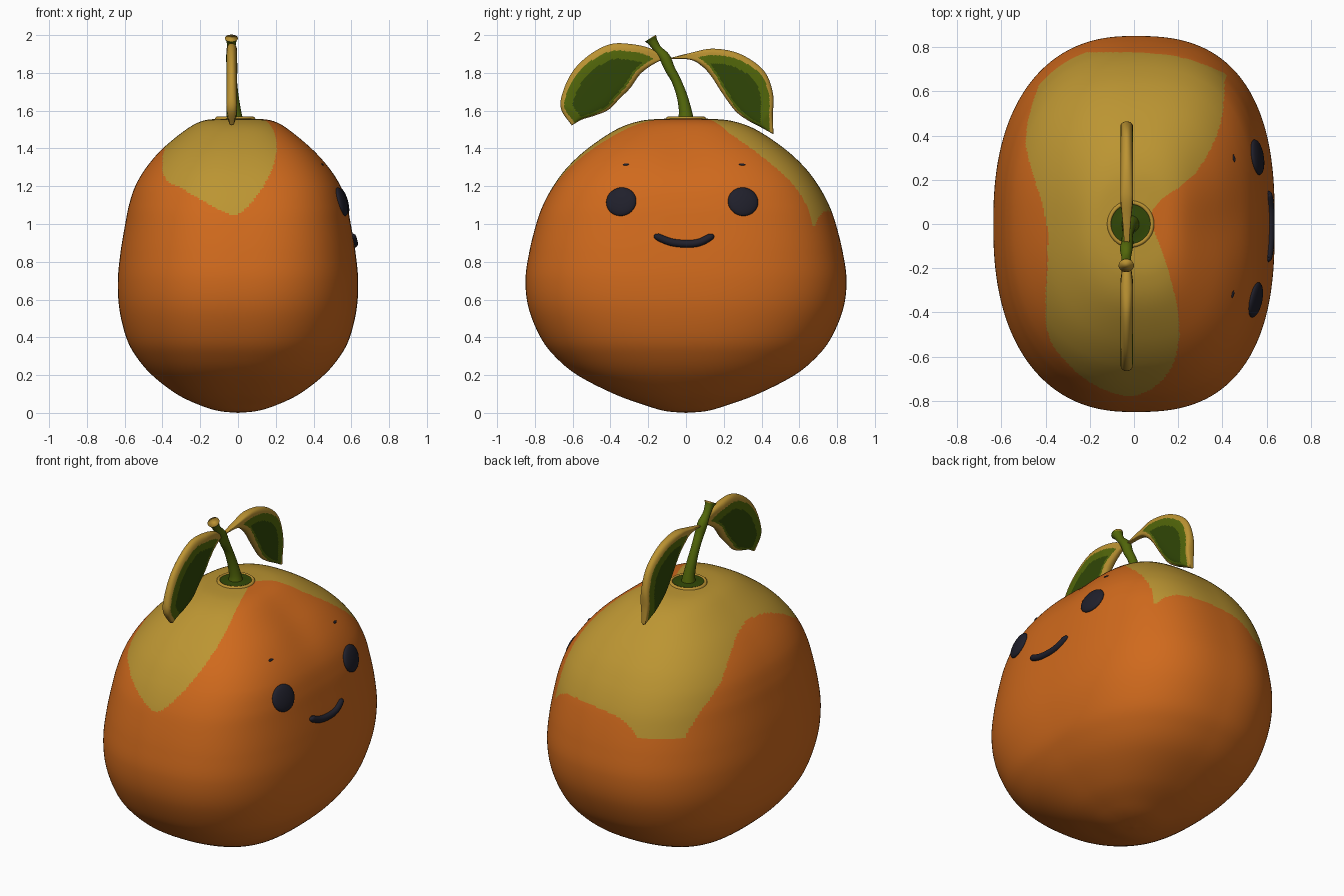
import bpy, bmesh, math
from mathutils import Vector, Matrix

if "Cube" in bpy.data.objects:
    bpy.data.objects.remove(bpy.data.objects["Cube"])


def material(name, rgb):
    m = bpy.data.materials.new(name)
    m.diffuse_color = (*rgb, 1)
    m.use_nodes = True
    m.node_tree.nodes["Principled BSDF"].inputs["Base Color"].default_value = m.diffuse_color
    return m


ORANGE = material("orange_peel", (0.63, 0.143, 0.012))
YELLOW = material("ripe_yellow", (0.50, 0.30, 0.032))
TAN = material("leaf_edge_tan", (0.50, 0.29, 0.032))
DARK = material("dark_leaf_green", (0.03, 0.062, 0.002))
GREEN = material("stem_green", (0.085, 0.135, 0.003))
NAVY = material("dark_navy", (0.014, 0.014, 0.024))


def spline(pts, n):
    """Catmull-Rom samples through points, n per span."""
    p = [Vector(q) for q in pts]
    p = [2 * p[0] - p[1]] + p + [2 * p[-1] - p[-2]]
    out = []
    for i in range(1, len(p) - 2):
        a, b, c, d = p[i - 1:i + 3]
        for k in range(n):
            t = k / n
            out.append(0.5 * (2 * b + (c - a) * t + (2 * a - 5 * b + 4 * c - d) * t * t
                              + (3 * b - a - 3 * c + d) * t ** 3))
    return out + [p[-2]]


def finish(name, bm, mats, rule=None, weld=True):
    if weld:
        bmesh.ops.remove_doubles(bm, verts=bm.verts, dist=0.0002)
    bmesh.ops.recalc_face_normals(bm, faces=bm.faces)
    for f in bm.faces:
        f.smooth = True
        if rule:
            f.material_index = rule(f)
    me = bpy.data.meshes.new(name)
    bm.to_mesh(me)
    bm.free()
    for m in mats:
        me.materials.append(m)
    ob = bpy.data.objects.new(name, me)
    bpy.context.collection.objects.link(ob)
    return ob


def loft(bm, rings, cap=False):
    vs = [[bm.verts.new(p) for p in r] for r in rings]
    n = len(vs[0])
    for r0, r1 in zip(vs, vs[1:]):
        for j in range(n):
            bm.faces.new((r0[j], r0[(j + 1) % n], r1[(j + 1) % n], r1[j]))
    if cap:
        bm.faces.new(vs[0])
        bm.faces.new(vs[-1])


def tube(name, pts, mats, rule=None, n=6):
    """Round tube along (x, y, z, radius) points; paths stay near the YZ plane."""
    s = spline(pts, n)
    rings = []
    for i, q in enumerate(s):
        d = (s[min(i + 1, len(s) - 1)].xyz - s[max(i - 1, 0)].xyz).normalized()
        u = Vector((1, 0, 0))
        u = (u - d * u.dot(d)).normalized()
        v = d.cross(u)
        rings.append([q.xyz + q.w * (u * math.cos(a) + v * math.sin(a))
                      for a in (k * math.tau / 20 for k in range(20))])
    bm = bmesh.new()
    loft(bm, rings, True)
    return finish(name, bm, mats, rule, False)


# --- fruit body: rounded-box sections (z, half width x, half width y)
PROFILE = spline([(0, 0, 0), (0.01, 0.10, 0.11), (0.04, 0.20, 0.215), (0.1, 0.325, 0.38),
                  (0.2, 0.455, 0.575), (0.3, 0.54, 0.695), (0.4, 0.592, 0.77),
                  (0.55, 0.628, 0.832), (0.7, 0.636, 0.85), (0.85, 0.622, 0.83),
                  (1.0, 0.597, 0.793), (1.1, 0.577, 0.757), (1.2, 0.544, 0.703),
                  (1.3, 0.485, 0.628), (1.4, 0.398, 0.52), (1.5, 0.275, 0.37),
                  (1.545, 0.19, 0.245), (1.557, 0.10, 0.12), (1.558, 0, 0)], 11)


def power(z, front):
    if not front:
        return 2.35
    return 2.35 + 0.5 * min(1, max(0, (z - 0.1) / 1.1))


def section(row, a):
    z, hx, hy = row
    c, s = math.cos(a), math.sin(a)
    e = 2 / power(z, c > 0)
    x = hx * math.copysign(abs(c) ** e, c)
    y = hy * math.copysign(abs(s) ** e, s)
    if x > 0:  # shallow groove above the face
        x -= 0.015 * math.exp(-(y / 0.15) ** 2 - ((z - 1.4) / 0.12) ** 2)
    return Vector((x, y, z))


def even_angles(n):
    """Angles giving evenly spaced points around a rounded section."""
    out = []
    for k in range(n):
        t = k * math.tau / n
        c, s = math.cos(t), math.sin(t)
        out.append(math.atan2(math.copysign(abs(s) ** 1.2, s), math.copysign(abs(c) ** 1.2, c)))
    return out


PATCH = [(-.38, .74), (-.22, .775), (.16, .765), (.40, .685), (.41, .64), (.385, .43), (.27, .22),
         (.08, .06), (.14, -.16), (.205, -.43), (.17, -.65), (.02, -.775), (-.155, -.74),
         (-.31, -.62), (-.4, -.45), (-.39, -.02), (-.49, .36), (-.43, .63)]
PATCH = [tuple(p) for p in spline(PATCH + PATCH[:1], 3)]


def in_patch(f):
    x, y, z = f.calc_center_median()
    if z < 0.95:
        return 0
    inside = 0
    for (x0, y0), (x1, y1) in zip(PATCH, PATCH[1:]):
        if (y0 > y) != (y1 > y) and x < x0 + (y - y0) * (x1 - x0) / (y1 - y0):
            inside ^= 1
    return inside


bm = bmesh.new()
angles = even_angles(360)
loft(bm, [[section(r, a) for a in angles] for r in PROFILE])
finish("fruit_body", bm, [ORANGE, YELLOW], in_patch)


# --- face on the +x side, laid on the body surface
def surface(y, z):
    i = next(k for k in range(len(PROFILE) - 1) if PROFILE[k + 1].x >= z)
    a, b = PROFILE[i], PROFILE[i + 1]
    r = a.lerp(b, (z - a.x) / (b.x - a.x))
    n = power(z, True)
    return Vector((r.y * (1 - abs(y / r.z) ** n) ** (1 / n), y, z))


def button(name, y, z, size):
    p = surface(y, z)
    nrm = (surface(y + .02, z) - surface(y - .02, z)).cross(
        surface(y, z + .02) - surface(y, z - .02)).normalized()
    bm = bmesh.new()
    bmesh.ops.create_uvsphere(bm, u_segments=32, v_segments=20, radius=1)
    rot = Vector((1, 0, 0)).rotation_difference(nrm).to_matrix().to_4x4()
    bm.transform(Matrix.Translation(p) @ rot @ Matrix.Diagonal((*size, 1)))
    finish(name, bm, [NAVY])


for side, ey, by in (("left", -0.343, -0.318), ("right", 0.302, 0.297)):
    button(side + "_eye", ey, 1.118, (0.024, 0.081, 0.078))
    button(side + "_brow", by, 1.315, (0.005, 0.017, 0.007))

smile = [(-.163, .945, .006), (-.15, .932, .018), (-.08, .904, .02), (0, .895, .02),
         (.07, .902, .02), (.13, .932, .018), (.142, .945, .006)]
tube("mouth", [(surface(y, z).x, y, z, r) for y, z, r in smile], [NAVY])

# --- stem with cut tip, and the calyx around its base
tube("stem", [(-.015, 0, 1.54, .045), (-.018, -.004, 1.60, .034), (-.025, -.022, 1.68, .028),
              (-.03, -.052, 1.76, .025), (-.03, -.085, 1.82, .027), (-.035, -.112, 1.88, .029),
              (-.035, -.15, 1.925, .022), (-.035, -.176, 1.965, .026), (-.035, -.188, 1.984, .035)],
     [GREEN, TAN], lambda f: 1 if len(f.verts) > 4 or f.calc_center_median().z > 1.99 else 0)


def calyx(name, prof, mat):
    bm = bmesh.new()
    loft(bm, [[(-.015 + r * math.cos(k * math.tau / 48), r * math.sin(k * math.tau / 48), z)
               for k in range(48)] for r, z in prof])
    finish(name, bm, [mat])


calyx("calyx_ring", [(.108, 1.54), (.106, 1.562), (.098, 1.568), (.09, 1.566), (.086, 1.55)], TAN)
calyx("calyx_disc", [(.09, 1.562), (.06, 1.561), (.03, 1.57), (0, 1.57)], DARK)


# --- leaves: thick blades in the YZ plane with a tan rim
def leaf(name, start, upper, lower, tip, rim):
    up = spline([start] + upper + [tip], 10)
    lo = spline([start] + lower + [tip], 10)
    nt, ns, x0 = len(up) - 1, 44, -0.033
    bm = bmesh.new()
    tag = bm.faces.layers.int.new("colour")
    for side in (-1, 1):
        grid = []
        for i in range(nt + 1):
            t = i / nt
            taper = 0.35 + 0.65 * min(1, 4 * t, 6 * (1 - t))
            row = []
            for j in range(ns + 1):
                s = math.sin((j / ns - 0.5) * math.pi)
                p = lo[i].lerp(up[i], (s + 1) / 2)
                h = 0.029 * taper * math.sqrt(max(0, 1 - s ** 6)) if 0 < i < nt else 0
                row.append(bm.verts.new((x0 + side * h, p.x, p.y)))
            grid.append(row)
        for i in range(nt):
            t = min(1, max(0, (i / nt - 0.3) / 0.5))  # rim narrows towards the tip
            w_up = rim + (0.02 - rim) * t
            w_lo = 0.026 - 0.022 * t
            for j in range(ns):
                f = bm.faces.new((grid[i][j], grid[i + 1][j], grid[i + 1][j + 1], grid[i][j + 1]))
                c = f.calc_center_median()
                q = Vector((c.y, c.z))
                d_up = min((q - e).length for e in up)
                d_lo = min((q - e).length for e in lo)
                if d_up < w_up or d_lo < w_lo:
                    f[tag] = 0
                elif d_up < w_up + 0.045 or d_lo < w_lo + 0.012:
                    f[tag] = 1
                else:
                    f[tag] = 2
    finish(name, bm, [TAN, GREEN, DARK], lambda f: f[tag])


leaf("left_leaf", (-.11, 1.88),
     [(-.19, 1.93), (-.295, 1.953), (-.40, 1.952), (-.505, 1.90), (-.595, 1.815), (-.65, 1.705), (-.662, 1.61)],
     [(-.19, 1.835), (-.245, 1.79), (-.295, 1.72), (-.35, 1.665), (-.41, 1.605), (-.48, 1.575), (-.55, 1.553)],
     (-.605, 1.522), 0.04)
leaf("right_leaf", (-.10, 1.875),
     [(.02, 1.905), (.135, 1.928), (.26, 1.91), (.365, 1.855), (.43, 1.785), (.462, 1.68), (.46, 1.575)],
     [(.02, 1.87), (.085, 1.835), (.135, 1.78), (.19, 1.695), (.26, 1.60), (.325, 1.55), (.40, 1.51)],
     (.463, 1.475), 0.034)
